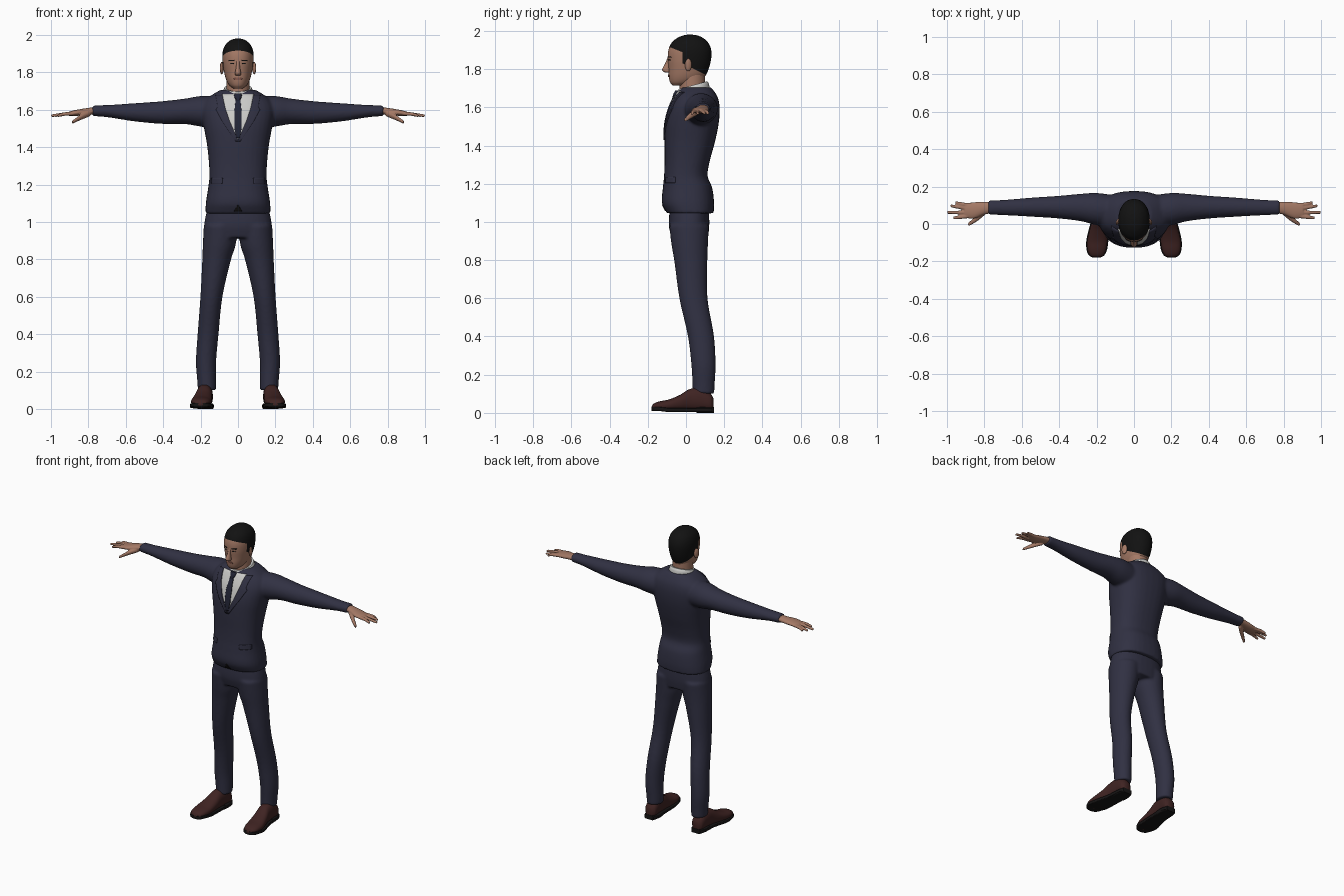
import bpy, bmesh, math
from mathutils import Matrix, Vector
from mathutils.bvhtree import BVHTree

cube = bpy.data.objects.get("Cube")
if cube:
    bpy.data.objects.remove(cube, do_unlink=True)


def material(name, *rgb):
    m = bpy.data.materials.new(name)
    m.use_nodes = True
    m.diffuse_color = (*rgb, 1)
    m.node_tree.nodes["Principled BSDF"].inputs["Base Color"].default_value = (*rgb, 1)
    return m


SUIT = material("navy suit", .03, .03, .055)
TIE = material("dark tie", .016, .018, .036)
SHIRT = material("white shirt", .6, .6, .58)
SKIN = material("skin", .37, .19, .13)
LIPS = material("lips", .26, .11, .08)
HAIR = material("black hair", .006, .006, .006)
LEATHER = material("brown leather", .05, .017, .016)
SOLE = material("black sole", .008, .007, .007)
SIDES = (("left", 1), ("right", -1))


def resample(sections, steps):
    """Smooth in-between sections by Hermite interpolation."""
    def slope(i, k):
        a, b = sections[max(i - 1, 0)], sections[min(i + 1, len(sections) - 1)]
        return (b[k] - a[k]) / (b[0] - a[0])
    out = []
    for i in range(len(sections) - 1):
        p, q = sections[i], sections[i + 1]
        h = q[0] - p[0]
        for s in range(steps):
            t = s / steps
            row = [p[0] + h * t]
            for k in range(1, len(p)):
                row.append((2*t**3 - 3*t*t + 1) * p[k] + (3*t*t - 2*t**3) * q[k]
                           + h * ((t**3 - 2*t*t + t) * slope(i, k) + (t**3 - t*t) * slope(i + 1, k)))
            out.append(row)
    return out + [list(sections[-1])]


def loft(bm, axis, sections, side=1, power=2.0, n=32, steps=5, tilt=0):
    """Sections: position on axis, first centre, first radius, second low, second high."""
    rings = []
    for t, c, r, lo, hi in resample(sections, steps):
        ring = []
        for i in range(n):
            a = 2 * math.pi * i / n
            ca, sa = math.cos(a), math.sin(a)
            u = c + r * math.copysign(abs(ca) ** (2 / power), ca)
            v = (lo + hi) / 2 + (hi - lo) / 2 * math.copysign(abs(sa) ** (2 / power), sa)
            x, y, z = {"x": (t, u, v), "y": (u, t, v), "z": (u, v, t)}[axis]
            ring.append(bm.verts.new((x * side, y, z + tilt * y)))
        rings.append(ring)
    for a, b in zip(rings, rings[1:]):
        for i in range(n):
            j = (i + 1) % n
            bm.faces.new((a[i], a[j], b[j], b[i]))
    bm.faces.new(rings[0])
    bm.faces.new(rings[-1])


def finish(name, bm, *mats, voxel=0, relax=6, recalc=True):
    if recalc:
        bmesh.ops.recalc_face_normals(bm, faces=bm.faces)
    mesh = bpy.data.meshes.new(name)
    bm.to_mesh(mesh)
    bm.free()
    for m in mats:
        mesh.materials.append(m)
    ob = bpy.data.objects.new(name, mesh)
    bpy.context.collection.objects.link(ob)
    bpy.ops.object.select_all(action='DESELECT')
    ob.select_set(True)
    bpy.context.view_layer.objects.active = ob
    bpy.ops.object.shade_smooth_by_angle(angle=math.radians(50))
    if voxel:
        rm = ob.modifiers.new("merge", 'REMESH')
        rm.mode, rm.voxel_size, rm.use_smooth_shade = 'VOXEL', voxel, True
        sm = ob.modifiers.new("relax", 'SMOOTH')
        sm.factor, sm.iterations = .5, relax
    return ob


def single(name, mat, axis, sections, **kw):
    bm = bmesh.new()
    loft(bm, axis, sections, **kw)
    return finish(name, bm, mat)


def surface(ob):
    bpy.context.view_layer.update()
    return BVHTree.FromObject(ob, bpy.context.evaluated_depsgraph_get())


def drape(name, mat, rows, tree, side=1, lift=.004, cols=8, steps=6):
    """Thin plate laid on the front; rows are height, inner x, outer x."""
    bm, grid = bmesh.new(), []
    for p, q in zip(rows, rows[1:]):
        for s in range(steps + (q is rows[-1])):
            z, x0, x1 = (a + (b - a) * s / steps for a, b in zip(p, q))
            x0, x1 = sorted((x0 * side, x1 * side))
            line = []
            for c in range(cols + 1):
                x = x0 + (x1 - x0) * c / cols
                hit = tree.ray_cast(Vector((x, -1, z)), Vector((0, 1, 0)))[0]
                hit = hit or tree.find_nearest(Vector((x, -.1, z)))[0]
                line.append(bm.verts.new(hit + Vector((0, -lift, 0))))
            grid.append(line)
    for a, b in zip(grid, grid[1:]):
        for c in range(cols):
            bm.faces.new((a[c], a[c + 1], b[c + 1], b[c]))
    ob = finish(name, bm, mat, recalc=False)
    so = ob.modifiers.new("thickness", 'SOLIDIFY')
    so.thickness, so.offset = min(lift + .002, .009), -1


# Jacket: torso and both sleeves merged
bm = bmesh.new()
loft(bm, "z", [(1.045, 0, .174, -.1, .145), (1.1, 0, .172, -.126, .147), (1.18, 0, .16, -.121, .137),
               (1.24, 0, .153, -.115, .113), (1.32, 0, .156, -.112, .125), (1.42, 0, .167, -.112, .152),
               (1.52, 0, .185, -.106, .172), (1.6, 0, .195, -.085, .176), (1.65, 0, .175, -.062, .167),
               (1.685, 0, .13, -.04, .147), (1.705, 0, .095, -.02, .13)], power=2.4)
for _, s in SIDES:
    loft(bm, "x", [(.08, .07, .08, 1.5, 1.67), (.2, .08, .086, 1.51, 1.673), (.28, .088, .074, 1.523, 1.66),
                   (.4, .09, .061, 1.524, 1.646), (.55, .09, .051, 1.537, 1.635),
                   (.7, .088, .041, 1.56, 1.625), (.778, .088, .039, 1.566, 1.623)], side=s)
jacket = finish("jacket", bm, SUIT, voxel=.008)
cloth = surface(jacket)

# Shirt front, tie, lapels and jacket details
drape("shirt_front", SHIRT, [(1.44, -.004, .004), (1.54, -.047, .047), (1.62, -.073, .073),
                             (1.685, -.085, .085)], cloth, lift=.003, cols=16)
drape("tie", TIE, [(1.45, -.009, .009), (1.5, -.019, .019), (1.58, -.02, .02), (1.66, -.012, .012)], cloth, lift=.008)
single("tie_knot", TIE, "z", [(1.645, 0, .012, -.073, -.03), (1.67, 0, .021, -.066, -.03),
                              (1.688, 0, .018, -.056, -.03)], n=12)
drape("hem_opening", SOLE, [(1.056, -.022, .022), (1.09, -.002, .002)], cloth, lift=.003)
for label, s in SIDES:
    drape(label + "_lapel", SUIT, [(1.43, -.004, .012), (1.54, .045, .085), (1.6, .066, .118),
                                   (1.615, .07, .108), (1.68, .084, .12)], cloth, s, .007)
    drape(label + "_pocket_flap", SUIT, [(1.205, .085, .145), (1.235, .083, .143)], cloth, s, .005)

# Shirt collar and neck
single("shirt_collar", SHIRT, "z", [(1.63, 0, .088, -.045, .128), (1.69, 0, .08, -.043, .12),
                                    (1.706, 0, .073, -.038, .112)], tilt=.27)
single("neck", SKIN, "z", [(1.6, 0, .06, -.03, .1), (1.7, 0, .062, -.034, .099), (1.78, 0, .062, -.03, .1)])

# Trousers: hips and both legs merged
bm = bmesh.new()
loft(bm, "z", [(.915, 0, .17, -.075, .115), (.98, 0, .181, -.09, .122), (1.07, 0, .165, -.085, .12)], power=2.3)
for _, s in SIDES:
    loft(bm, "z", [(.1, .166, .049, .034, .148), (.14, .167, .05, .034, .15), (.25, .171, .054, .028, .155),
                   (.4, .16, .056, .01, .147), (.6, .142, .059, -.035, .113), (.8, .114, .077, -.062, .112),
                   (.88, .1, .088, -.076, .115), (.98, .092, .091, -.088, .12)], side=s)
finish("trousers", bm, SUIT, voxel=.008)

# Hands with fingers, and shoes with soles and heels
FINGERS = [(.1, .115, .955), (.082, .097, .98), (.061, .062, .999), (.042, .032, .965)]
SHOE = [(-.18, .2, .014, .018, .032), (-.17, .2, .034, .012, .048), (-.14, .199, .049, .01, .06),
        (-.09, .196, .054, .01, .07), (-.03, .188, .049, .01, .095), (.02, .181, .043, .01, .125),
        (.08, .177, .042, .01, .13), (.13, .175, .038, .01, .1), (.145, .175, .022, .015, .075)]
for label, s in SIDES:
    bm = bmesh.new()
    loft(bm, "x", [(.75, .088, .031, 1.575, 1.615), (.8, .085, .034, 1.573, 1.61), (.86, .072, .044, 1.567, 1.6),
                   (.905, .072, .038, 1.567, 1.59)], side=s)
    for y0, y1, tip in FINGERS:
        loft(bm, "x", [(.88, y0, .011, 1.569, 1.59), (.93, (y0 + y1) / 2, .0105, 1.567, 1.586),
                       (tip, y1, .008, 1.56, 1.575)], side=s, n=12)
    loft(bm, "x", [(.79, .07, .016, 1.565, 1.597), (.84, .03, .016, 1.545, 1.575),
                   (.887, -.004, .01, 1.524, 1.541)], side=s, n=12)
    finish(label + "_hand", bm, SKIN, voxel=.004, relax=3)

    single(label + "_shoe", LEATHER, "y", SHOE, side=s, power=2.3)
    bm = bmesh.new()
    loft(bm, "y", [(y, c, r + .005, .004 if y > -.1 else .01, .026 if y > -.1 else .032) for y, c, r, _, _ in SHOE],
         side=s, power=7)
    loft(bm, "y", [(.055, .176, .044, 0, .03), (.1, .175, .045, 0, .03), (.147, .175, .032, 0, .03)], side=s, power=7)
    finish(label + "_sole", bm, SOLE)

# Head: hairline cut into the skull, hair coloured by region
bm = bmesh.new()
loft(bm, "z", [(1.714, 0, .026, -.07, 0), (1.73, 0, .046, -.083, .05), (1.76, 0, .063, -.09, .097),
               (1.8, 0, .074, -.091, .118), (1.85, 0, .082, -.095, .131), (1.9, 0, .083, -.092, .132),
               (1.94, 0, .072, -.074, .115), (1.965, 0, .05, -.043, .086), (1.976, 0, .03, -.015, .06),
               (1.981, 0, .008, .012, .03)], power=2.15, n=48)
brow_point, brow_dir = Vector((0, -.085, 1.915)), Vector((0, .4, 1))
burn_point, burn_dir = Vector((0, -.018, 1.83)), Vector((0, 1, 0))
nape_dir = Vector((0, .5, 1))
for co, no in ((brow_point, brow_dir), (burn_point, burn_dir), (burn_point, nape_dir)):
    bmesh.ops.bisect_plane(bm, geom=bm.verts[:] + bm.edges[:] + bm.faces[:], plane_co=co, plane_no=no)
for f in bm.faces:
    c = f.calc_center_median()
    behind = (c - burn_point).dot(burn_dir) > 0 and (c - burn_point).dot(nape_dir) > 0
    f.material_index = int(behind or (c - brow_point).dot(brow_dir) > 0)
head = finish("head", bm, SKIN, HAIR)
face = surface(head)

# Facial features
single("nose", SKIN, "z", [(1.782, 0, .01, -.108, -.08), (1.787, 0, .016, -.119, -.08), (1.798, 0, .016, -.125, -.08),
                           (1.83, 0, .01, -.109, -.08), (1.862, 0, .009, -.096, -.08)], n=16)
drape("mouth", LIPS, [(1.759, -.017, .017), (1.766, -.024, .024), (1.772, -.014, .014)], face, lift=.003)
for label, s in SIDES:
    drape(label + "_eyebrow", HAIR, [(1.861, .018, .05), (1.867, .02, .048)], face, s, .003)
    drape(label + "_eye", HAIR, [(1.844, .024, .04), (1.849, .021, .043)], face, s, .002)
    bm = bmesh.new()
    place = (Matrix.Translation((.087 * s, .012, 1.822)) @ Matrix.Rotation(.35 * s, 4, 'Z')
             @ Matrix.Diagonal((.009, .019, .033, 1)))
    bmesh.ops.create_uvsphere(bm, u_segments=16, v_segments=12, radius=1, matrix=place)
    finish(label + "_ear", bm, SKIN)
